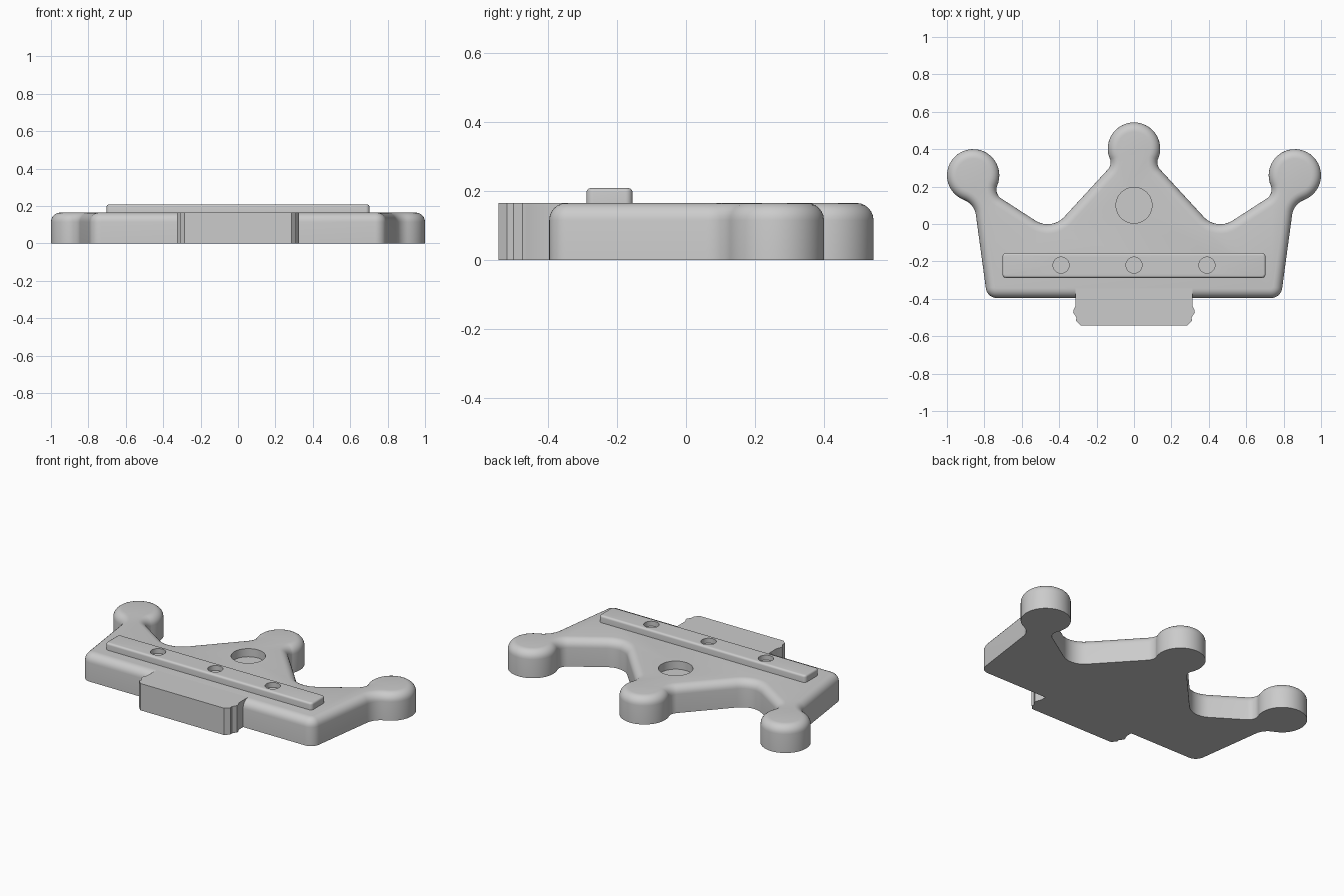
import bpy, bmesh
from math import sin, cos, pi, radians, tan
from mathutils import Vector

if "Cube" in bpy.data.objects:
    bpy.data.objects.remove(bpy.data.objects["Cube"])

HEIGHT = 0.165
grey = bpy.data.materials.new("plain grey")
grey.use_nodes = True
grey.diffuse_color = (0.6, 0.6, 0.6, 1)
grey.node_tree.nodes["Principled BSDF"].inputs["Base Color"].default_value = grey.diffuse_color


def arc(cx, cy, r, start, end, steps=32):
    """Points on an arc, as unrounded corners."""
    angles = [radians(start + (end - start) * i / steps) for i in range(steps + 1)]
    return [(cx + r * cos(a), cy + r * sin(a), 0) for a in angles]


def fillet(corners, steps=8):
    """Round each (x, y, radius) corner of a closed outline."""
    out = []
    for i, (x, y, r) in enumerate(corners):
        p = Vector((x, y))
        if r == 0:
            out.append(p)
            continue
        a = Vector(corners[i - 1][:2]) - p
        b = Vector(corners[(i + 1) % len(corners)][:2]) - p
        half = a.angle(b) / 2
        reach = min(r / tan(half), 0.97 * a.length, 0.97 * b.length)
        a.normalize()
        b.normalize()
        radius = reach * tan(half)
        centre = p + (a + b).normalized() * radius / sin(half)
        u = (p + a * reach - centre).normalized()
        v = (p + b * reach - centre).normalized()
        out += [centre + u.slerp(v, k / steps) * radius for k in range(steps + 1)]
    return out


def mirrored(half):
    """Complete an outline from its +x half, listed from front to back."""
    return half + [(-x, y, r) for x, y, r in reversed(half) if abs(x) > 1e-5]


def slab(name, outline, z0, z1, edge=0, steps=6):
    """Extrude an anticlockwise outline, rounding its upper rim."""
    n = len(outline)
    offsets = []
    for i, p in enumerate(outline):
        d1 = (p - outline[i - 1]).normalized()
        d2 = (outline[(i + 1) % n] - p).normalized()
        inward = Vector((-d1.y - d2.y, d1.x + d2.x)).normalized()
        offsets.append(inward / max(0.5, inward.dot(Vector((-d1.y, d1.x)))))
    levels = [(0, z0), (0, z1 - edge)]
    if edge:
        for k in range(1, steps + 1):
            t = k / steps * pi / 2
            levels.append((edge * (1 - cos(t)), z1 - edge + edge * sin(t)))
    bm = bmesh.new()
    rings = [[bm.verts.new((*(p + o * inset), z)) for p, o in zip(outline, offsets)]
             for inset, z in levels]
    for low, high in zip(rings, rings[1:]):
        for i in range(n):
            j = (i + 1) % n
            bm.faces.new((low[i], low[j], high[j], high[i]))
    bm.faces.new(rings[-1])
    bm.faces.new(rings[0][::-1])
    mesh = bpy.data.meshes.new(name)
    bm.to_mesh(mesh)
    bm.free()
    mesh.materials.append(grey)
    obj = bpy.data.objects.new(name, mesh)
    bpy.context.collection.objects.link(obj)
    return obj


def cut_hole(obj, x, y, r, floor, top):
    """Sink a blind round hole into a part."""
    circle = [Vector(p[:2]) for p in arc(x, y, r, 0, 360, 40)[:-1]]
    cutter = slab("hole_cutter", circle, floor, top)
    mod = obj.modifiers.new("hole", 'BOOLEAN')
    mod.operation, mod.solver, mod.object = 'DIFFERENCE', 'EXACT', cutter
    bpy.context.view_layer.objects.active = obj
    bpy.ops.object.modifier_apply(modifier=mod.name)
    bpy.data.objects.remove(cutter)


def smooth(obj):
    obj.data.shade_smooth()
    obj.data.set_sharp_from_angle(angle=radians(35))


# Crown plate: base corner, side ball, valley, then the middle ball
crown_half = ([(0.785, -0.396, 0.06), (0.853, 0.105, 0.1)]
              + arc(0.86, 0.26, 0.14, -66, 205)
              + [(0.745, 0.159, 0.08), (0.442, -0.037, 0.12), (0.12, 0.313, 0.1)]
              + arc(0, 0.403, 0.14, -25, 90))
crown = slab("crown_plate", fillet(mirrored(crown_half)), 0, HEIGHT, 0.05)
cut_hole(crown, 0, 0.1, 0.096, HEIGHT - 0.05, 0.3)

# Front tab with small side lugs
tab_half = [(0.285, -0.543, 0), (0.31, -0.518, 0), (0.308, -0.5, 0), (0.325, -0.473, 0),
            (0.323, -0.46, 0), (0.312, -0.435, 0), (0.312, -0.346, 0)]
tab = slab("front_tab", fillet(mirrored(tab_half)), 0, HEIGHT)

# Raised band with three shallow sockets
band_half = [(0.703, -0.288, 0.02), (0.703, -0.155, 0.02)]
band = slab("raised_band", fillet(mirrored(band_half)), HEIGHT - 0.01, 0.208, 0.012, 4)
for x in (-0.39, 0, 0.39):
    cut_hole(band, x, -0.22, 0.043, 0.178, 0.3)

for part in (crown, tab, band):
    smooth(part)
